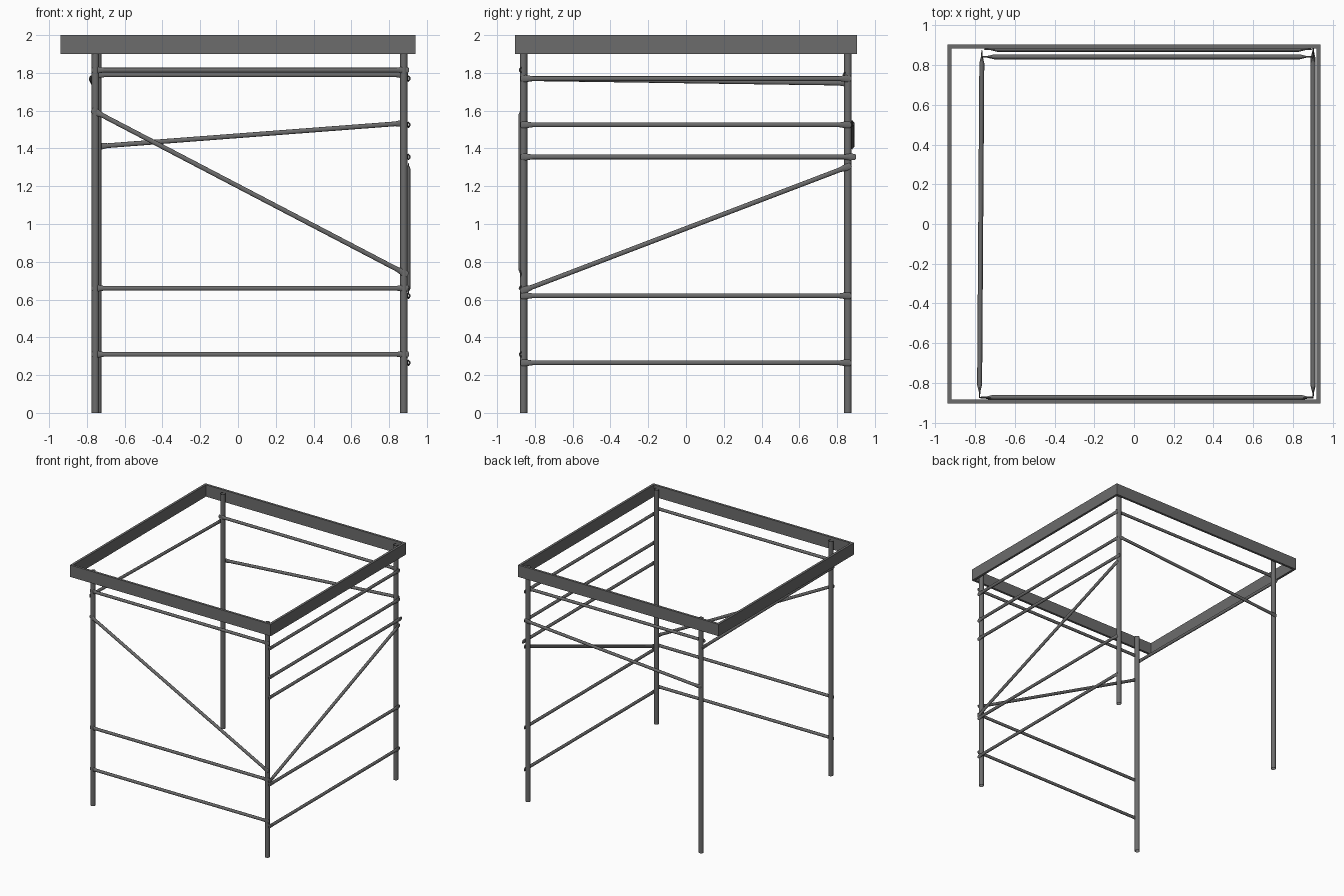
import bpy, bmesh, math
from mathutils import Vector

if "Cube" in bpy.data.objects:
    bpy.data.objects.remove(bpy.data.objects["Cube"])

steel = bpy.data.materials.new("grey steel")
steel.use_nodes = True
steel.diffuse_color = (0.15, 0.15, 0.15, 1)
steel.node_tree.nodes["Principled BSDF"].inputs["Base Color"].default_value = (0.15, 0.15, 0.15, 1)


def finish(name, bm, smooth=True):
    mesh = bpy.data.meshes.new(name)
    bmesh.ops.recalc_face_normals(bm, faces=bm.faces)
    bm.to_mesh(mesh)
    bm.free()
    mesh.materials.append(steel)
    obj = bpy.data.objects.new(name, mesh)
    bpy.context.collection.objects.link(obj)
    if smooth:
        bpy.ops.object.select_all(action='DESELECT')
        obj.select_set(True)
        bpy.context.view_layer.objects.active = obj
        bpy.ops.object.shade_smooth_by_angle(angle=math.radians(40))
    return obj


def loft(name, rings):
    """Open tube through a list of point rings."""
    bm = bmesh.new()
    loops = [[bm.verts.new(p) for p in ring] for ring in rings]
    for a, b in zip(loops, loops[1:]):
        n = len(a)
        for i in range(n):
            j = (i + 1) % n
            bm.faces.new((a[i], a[j], b[j], b[i]))
    return finish(name, bm)


def ellipse(centre, u, v, ru, rv, sides=16):
    angles = [2 * math.pi * i / sides for i in range(sides)]
    return [centre + u * (ru * math.cos(a)) + v * (rv * math.sin(a)) for a in angles]


def bar(name, start, end, outward):
    """Round tube whose ends are pressed flat against the posts."""
    p, q, thin = Vector(start), Vector(end), Vector(outward)
    length = (q - p).length
    along = (q - p).normalized()
    wide = along.cross(thin).normalized()
    # distance from the end, half width, half thickness
    half = [(0, .008, .002), (.005, .016, .003), (.03, .018, .004), (.065, .0125, .0125)]
    stations = half + [(length - d, w, t) for d, w, t in reversed(half)]
    loft(name, [ellipse(p + along * d, wide, thin, w, t) for d, w, t in stations])


# Upright posts: open tubes
posts = {"front_right_post": (-.755, -.86), "back_right_post": (-.742, .857),
         "front_left_post": (.878, -.86), "back_left_post": (.878, .857)}
for name, (x, y) in posts.items():
    loft(name, [ellipse(Vector((x, y, z)), Vector((1, 0, 0)), Vector((0, 1, 0)), .02, .02)
                for z in (0, 1.985)])

# Top frame: rectangular band with a thin wall
bm = bmesh.new()
corners = [(-1, -1), (1, -1), (1, 1), (-1, 1)]
outline = [(0, 1.9), (0, 2.0), (.02, 2.0), (.02, 1.9)]
grid = [[bm.verts.new((sx * (.94 - inset), sy * (.905 - inset), z)) for inset, z in outline]
        for sx, sy in corners]
for c in range(4):
    for k in range(4):
        d, m = (c + 1) % 4, (k + 1) % 4
        bm.faces.new((grid[c][k], grid[d][k], grid[d][m], grid[c][m]))
finish("top_frame", bm, smooth=False)

# Front rails and brace
FRONT, BACK, SIDE = (0, -1, 0), (0, 1, 0), (1, 0, 0)
for i, z in enumerate((.31, .66, 1.815)):
    bar(f"front_rail_{i + 1}", (-.775, -.873, z), (.905, -.873, z), FRONT)
bar("front_brace", (-.775, -.875, 1.605), (.9, -.875, .73), FRONT)

# Back rail and brace
bar("back_rail", (-.77, .842, 1.79), (.9, .842, 1.79), BACK)
bar("back_brace", (-.755, .88, 1.41), (.895, .88, 1.535), BACK)

# Left side rails and brace
for i, (z, end) in enumerate(((.265, .875), (.62, .875), (1.355, .9), (1.525, .875), (1.77, .875))):
    bar(f"left_rail_{i + 1}", (.902, -.877, z), (.902, end, z), SIDE)
bar("left_brace", (.902, -.877, .642), (.902, .875, 1.31), SIDE)

# Right side rail
bar("right_rail", (-.778, -.875, 1.77), (-.766, .875, 1.745), SIDE)
